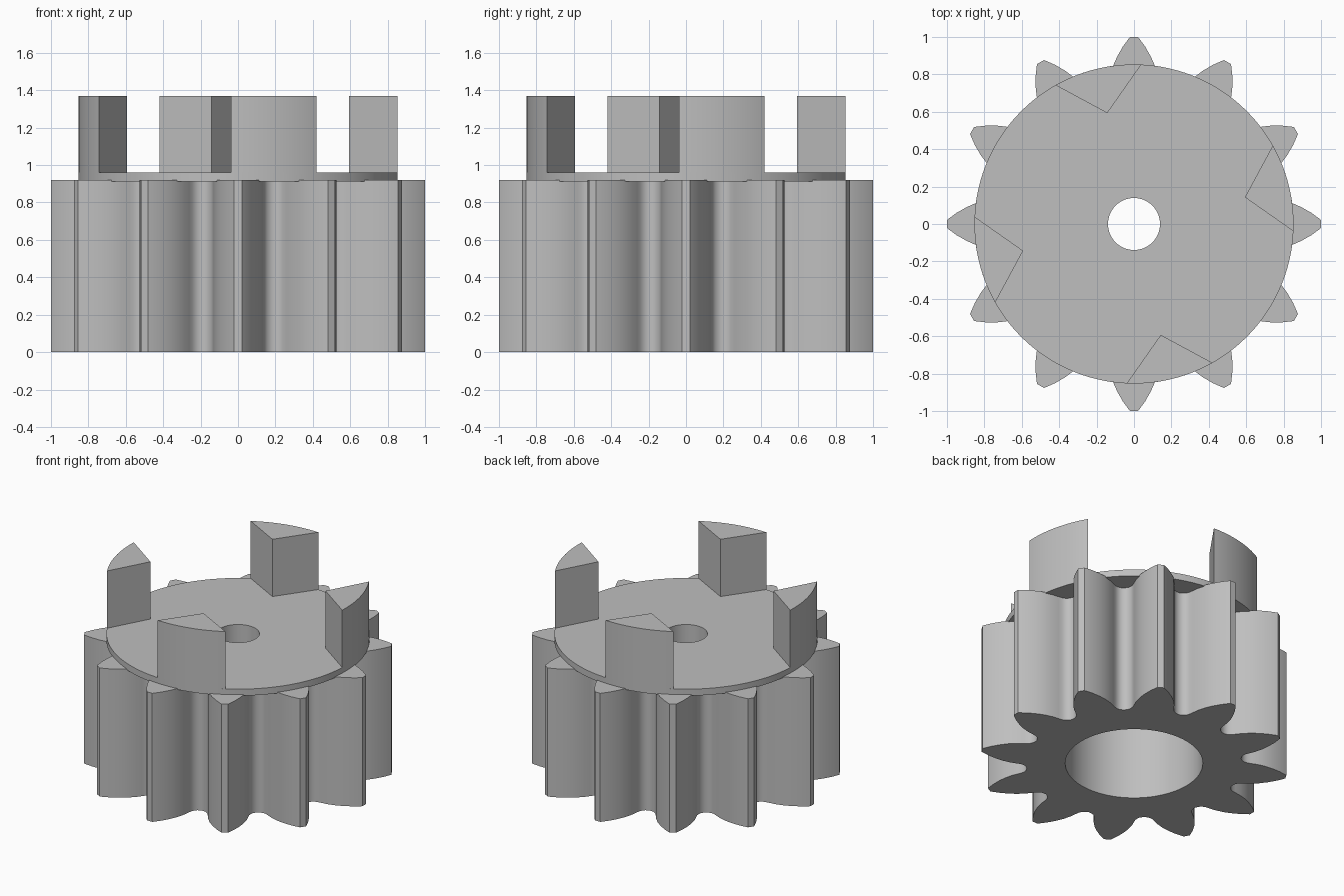
import bpy
import bmesh
from math import pi, sin, cos, radians

if "Cube" in bpy.data.objects:
    bpy.data.objects.remove(bpy.data.objects["Cube"], do_unlink=True)

TEETH = 12
GEAR_TOP, DISC_BOTTOM, DISC_TOP, DOG_TOP = 0.92, 0.913, 0.96, 1.37
RIM, BORE, HOLE, SHELF = 0.853, 0.446, 0.139, 0.66

grey = bpy.data.materials.new("plain grey")
grey.use_nodes = True
grey.diffuse_color = (0.52, 0.52, 0.52, 1)
grey.node_tree.nodes["Principled BSDF"].inputs["Base Color"].default_value = (0.52, 0.52, 0.52, 1)


def finish(name, bm):
    bmesh.ops.recalc_face_normals(bm, faces=bm.faces)
    mesh = bpy.data.meshes.new(name)
    bm.to_mesh(mesh)
    bm.free()
    mesh.materials.append(grey)
    obj = bpy.data.objects.new(name, mesh)
    bpy.context.collection.objects.link(obj)
    bpy.ops.object.select_all(action='DESELECT')
    obj.select_set(True)
    bpy.context.view_layer.objects.active = obj
    bpy.ops.object.shade_smooth_by_angle(angle=radians(28))
    return obj


def ring_solid(name, loops):
    """Join a closed chain of (polar outline, height) loops into a solid ring."""
    bm = bmesh.new()
    rings = [[bm.verts.new((r * cos(a), r * sin(a), z)) for r, a in outline]
             for outline, z in loops]
    for k, ring in enumerate(rings):
        other = rings[(k + 1) % len(rings)]
        for i in range(len(ring)):
            j = (i + 1) % len(ring)
            bm.faces.new((ring[i], ring[j], other[j], other[i]))
    return finish(name, bm)


# Tooth flank from tip to root: radius and half width
flank = [(1.0, 0.021), (0.988, 0.031), (0.95, 0.06), (0.9, 0.09), (0.855, 0.111),
         (0.8, 0.127), (0.76, 0.132), (0.735, 0.136), (0.717, 0.144), (0.704, 0.158)]
half = [(r, w / r) for r, w in flank]
tooth = [(r, -a) for r, a in reversed(half)] + half + [(0.697, pi / TEETH)]
gear = [(r, a + t * 2 * pi / TEETH) for t in range(TEETH) for r, a in tooth]


def circle(radius):
    return [(radius, a) for r, a in gear]


# Toothed body with a wide bore below and a narrow hole above
ring_solid("gear_body", [(circle(BORE), 0), (gear, 0), (gear, GEAR_TOP),
                         (circle(HOLE), GEAR_TOP), (circle(HOLE), SHELF), (circle(BORE), SHELF)])

# Thin disc on top of the teeth
ring_solid("top_disc", [(circle(HOLE), DISC_BOTTOM), (circle(RIM), DISC_BOTTOM),
                        (circle(RIM), DISC_TOP), (circle(HOLE), DISC_TOP)])

# Four drive dogs: an inner corner closed by an arc of the rim
for n, name in enumerate(("back", "left", "front", "right")):
    turn = -n * pi / 2
    start, end = radians(87.4), radians(119.5)
    outline = [(RIM * cos(start + (end - start) * i / 16 + turn),
                RIM * sin(start + (end - start) * i / 16 + turn)) for i in range(17)]
    x, y = -0.143, 0.593
    outline.append((x * cos(turn) - y * sin(turn), x * sin(turn) + y * cos(turn)))
    bm = bmesh.new()
    base = bm.faces.new([bm.verts.new((px, py, DISC_TOP - 0.01)) for px, py in outline])
    top = bmesh.ops.extrude_face_region(bm, geom=[base], use_keep_orig=True)
    bmesh.ops.translate(bm, vec=(0, 0, DOG_TOP - DISC_TOP + 0.01),
                        verts=[v for v in top["geom"] if isinstance(v, bmesh.types.BMVert)])
    finish(name + "_drive_dog", bm)
